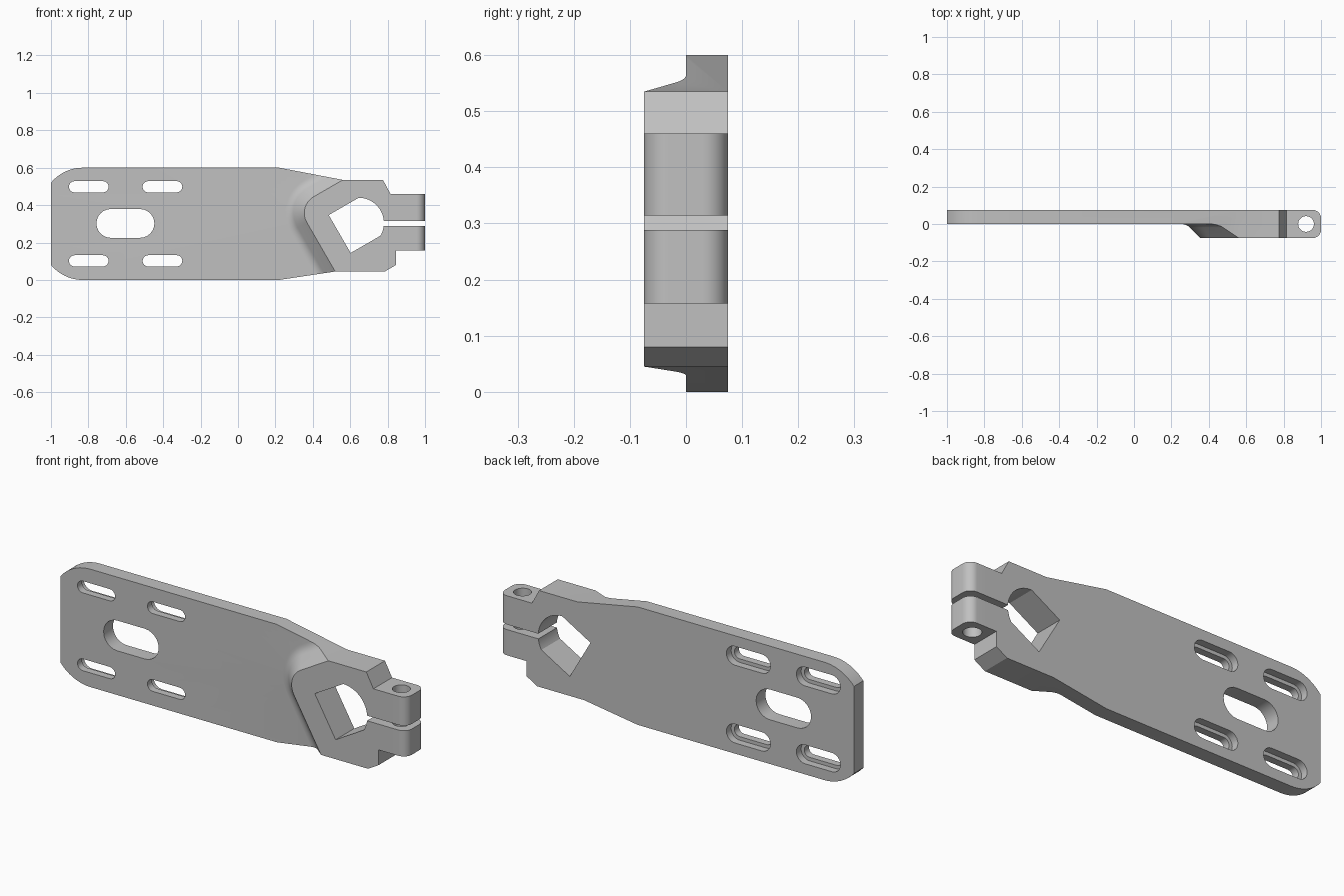
import bpy, bmesh
from math import sin, cos, pi, radians
from mathutils import Vector

if "Cube" in bpy.data.objects:
    bpy.data.objects.remove(bpy.data.objects["Cube"])

HALF = 0.075      # half of the full thickness

steel = bpy.data.materials.new("plain grey")
steel.use_nodes = True
grey = (0.53, 0.53, 0.53, 1)
steel.diffuse_color = grey
steel.node_tree.nodes["Principled BSDF"].inputs["Base Color"].default_value = grey


def loft(name, rings):
    """Closed solid through rings that all have the same number of points."""
    bm = bmesh.new()
    loops = [[bm.verts.new(p) for p in ring] for ring in rings]
    n = len(loops[0])
    for a, b in zip(loops, loops[1:]):
        for i in range(n):
            j = (i + 1) % n
            bm.faces.new((a[i], a[j], b[j], b[i]))
    bm.faces.new(loops[0])
    bm.faces.new(loops[-1])
    bmesh.ops.recalc_face_normals(bm, faces=bm.faces)
    mesh = bpy.data.meshes.new(name)
    bm.to_mesh(mesh)
    bm.free()
    mesh.materials.append(steel)
    ob = bpy.data.objects.new(name, mesh)
    bpy.context.collection.objects.link(ob)
    return ob


def prism_y(name, outline, y0, y1):
    return loft(name, [[(x, y, z) for x, z in outline] for y in (y0, y1)])


def prism_z(name, outline, z0, z1):
    return loft(name, [[(x, y, z) for x, y in outline] for z in (z0, z1)])


def arc(cx, cy, r, start, end, steps=12):
    angles = [radians(start + (end - start) * i / steps) for i in range(steps + 1)]
    return [(cx + r * cos(a), cy + r * sin(a)) for a in angles]


def combine(ob, tool, operation):
    """Apply a boolean and throw the tool away."""
    mod = ob.modifiers.new("cut", 'BOOLEAN')
    mod.operation, mod.solver, mod.object = operation, 'EXACT', tool
    bpy.context.view_layer.update()
    graph = bpy.context.evaluated_depsgraph_get()
    mesh = bpy.data.meshes.new_from_object(ob.evaluated_get(graph))
    ob.modifiers.clear()
    ob.data = mesh
    bpy.data.objects.remove(tool)


def slot_outline(x0, x1, z, r):
    return arc(x0 + r, z, r, 90, 270) + arc(x1 - r, z, r, -90, 90)


# Whole silhouette at full thickness: plate, hub and clamp ears
outline = (arc(-0.83, 0.38, 0.22, 90, 140)
           + arc(-0.83, 0.22, 0.22, 220, 270)
           + [(0.22, 0), (0.52, 0.045), (0.785, 0.045), (0.845, 0.08),
              (0.845, 0.157), (1.1, 0.157), (1.1, 0.46), (0.815, 0.46),
              (0.775, 0.535), (0.56, 0.535), (0.22, 0.6)])
body = prism_y("clamp_plate", outline, -HALF, HALF)

# Rounded plan that trims the left end and rounds the ears
plan = ([(-1, -0.2), (0.9, -0.2), (0.9, -HALF)]
        + arc(0.955, -0.03, 0.045, -90, 0)
        + arc(0.955, 0.03, 0.045, 0, 90)
        + [(0.9, HALF), (0.9, 0.2), (-1, 0.2)])
combine(body, prism_z("plan", plan, -0.5, 1.5), 'INTERSECT')

# Hub envelope: tilted, round-cornered step with a sloped, filleted flank
u = Vector((cos(pi / 6), sin(pi / 6)))
n = Vector((-u.y, u.x))
corner = Vector((0.4545, 0.358))


def hub_ring(offset, y):
    r = 0.1 + offset
    pts = arc(corner.x, corner.y, r, 120, 210, 16)
    pts += [corner - u * r - n * 4, corner + u * 4 - n * 4, corner + u * 4 + n * r]
    return [(p[0], y, p[1]) for p in pts]


# flank, then concave fillet arc down to the plate face
flank = [(-0.02, -HALF - 0.02), (0.056, -0.019)]
R = 0.065
for i in range(1, 7):
    a = radians(45 - 45 * i / 6)
    flank.append((0.056 + R * (sin(pi / 4) - sin(a)),
                  -R * (1 - cos(a))))
flank += [(3, 0), (3, 0.2)]
combine(body, loft("hub_envelope", [hub_ring(*f) for f in flank]), 'INTERSECT')

# Clamp opening: tilted square with a round side
bore = Vector((0.645, 0.304))
h = 0.117
opening = arc(bore.x, bore.y, 0.135, -30, 90, 32)
opening += [tuple(bore - u * h + n * h), tuple(bore - u * h - n * h)]
combine(body, prism_y("opening", opening, -0.2, 0.2), 'DIFFERENCE')

# Clamp split between the ears
split = [(0.72, 0.288), (1.2, 0.288), (1.2, 0.314), (0.72, 0.314)]
combine(body, prism_y("split", split, -0.2, 0.2), 'DIFFERENCE')

# Bolt hole through both ears
combine(body, prism_z("bolt_hole", arc(0.92, 0, 0.042, 0, 348.75, 31), -0.2, 0.9), 'DIFFERENCE')

# Large slot and four small slots, recessed from the back
combine(body, prism_y("large_slot", slot_outline(-0.757, -0.447, 0.302, 0.077), -0.2, 0.2),
        'DIFFERENCE')
rim = 0.018
for x in (-0.904, -0.51):
    for z in (0.102, 0.498):
        x1 = x + 0.212
        combine(body, prism_y("slot", slot_outline(x, x1, z, 0.03), -0.2, 0.2), 'DIFFERENCE')
        combine(body, prism_y("recess", slot_outline(x - rim, x1 + rim, z, 0.03 + rim),
                              0.037, 0.2), 'DIFFERENCE')

# Smooth the rounded walls, keep the edges sharp
bpy.ops.object.select_all(action='DESELECT')
body.select_set(True)
bpy.context.view_layer.objects.active = body
bpy.ops.object.shade_smooth_by_angle(angle=radians(25))
